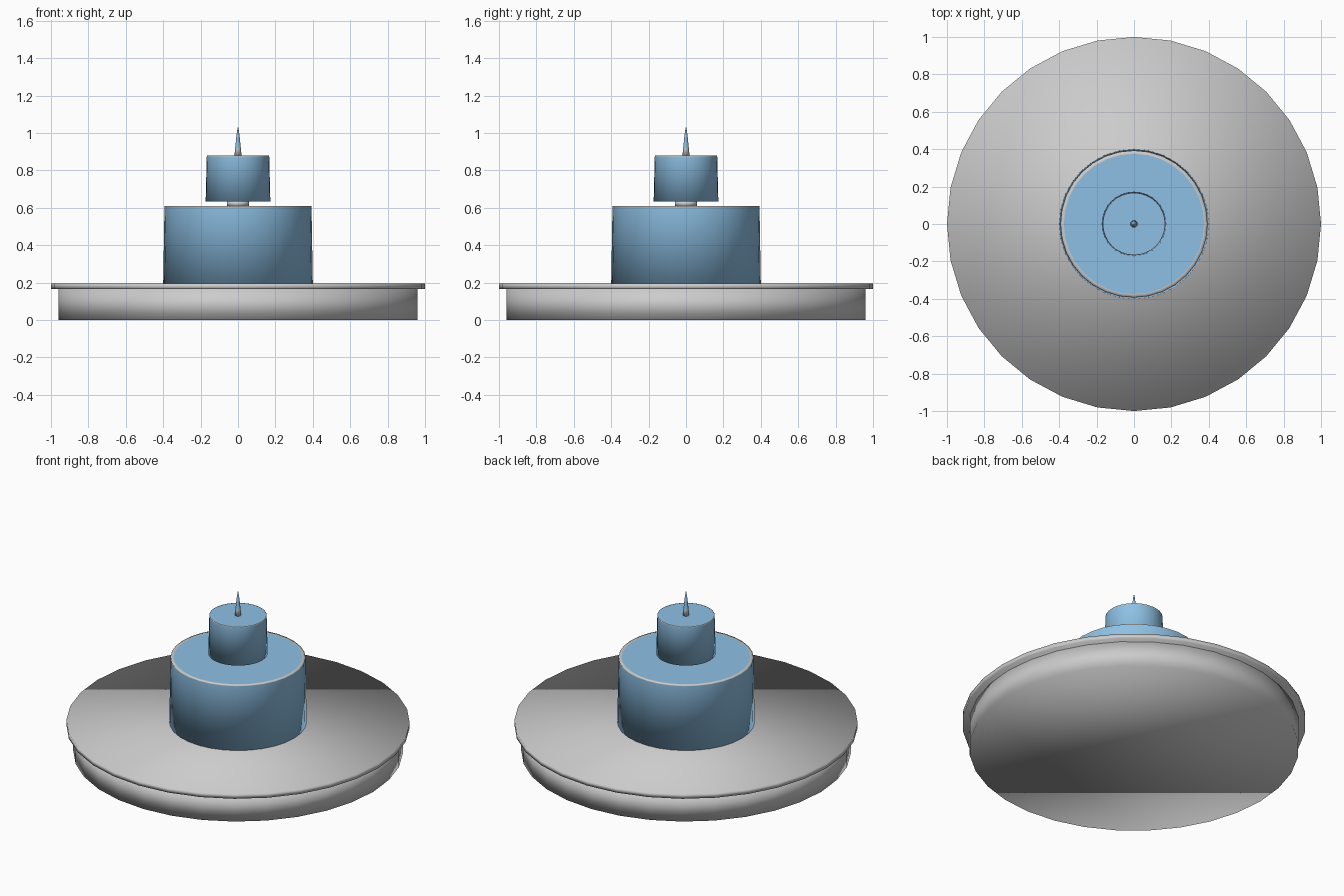
import bpy, bmesh
from math import cos, sin, tau

if "Cube" in bpy.data.objects:
    bpy.data.objects.remove(bpy.data.objects["Cube"])

blue = bpy.data.materials.new("blue")
blue.diffuse_color = (0.27, 0.53, 0.78, 1)
blue.use_nodes = True
blue.node_tree.nodes["Principled BSDF"].inputs["Base Color"].default_value = blue.diffuse_color
grey = bpy.data.materials.new("grey")
grey.diffuse_color = (0.8, 0.8, 0.8, 1)
grey.use_nodes = True
grey.node_tree.nodes["Principled BSDF"].inputs["Base Color"].default_value = grey.diffuse_color


def lathe(name, profile, sides=32, mats=(), grey_bands=()):
    """Spin (radius, z) points, listed bottom to top, into a closed smooth solid."""
    bm = bmesh.new()
    rings = [[bm.verts.new((r * cos(tau * i / sides), r * sin(tau * i / sides), z))
              for i in range(sides)] for r, z in profile]
    for band, (lo, hi) in enumerate(zip(rings, rings[1:])):
        for i in range(sides):
            j = (i + 1) % sides
            f = bm.faces.new((lo[i], lo[j], hi[j], hi[i]))
            f.material_index = 1 if band in grey_bands else 0
    bm.faces.new(rings[0][::-1])
    bm.faces.new(rings[-1])
    for f in bm.faces:
        f.smooth = True
    mesh = bpy.data.meshes.new(name)
    bm.to_mesh(mesh)
    bm.free()
    for m in mats:
        mesh.materials.append(m)
    obj = bpy.data.objects.new(name, mesh)
    bpy.context.collection.objects.link(obj)
    return obj


# Wide base and its overhanging platter
lathe("base", [(0.96, 0), (0.96, 0.165)])
lathe("platter", [(1.0, 0.165), (1.0, 0.195)])

# Large drum with a grey rim around its top
lathe("drum", [(0.4, 0.195), (0.393, 0.605), (0.393, 0.61), (0.375, 0.61)],
      mats=(blue, grey), grey_bands=(1, 2))

# Short neck
lathe("neck", [(0.06, 0.61), (0.06, 0.635)])

# Small drum with a thin grey rim
lathe("small_drum", [(0.173, 0.635), (0.167, 0.875), (0.167, 0.88), (0.164, 0.88)],
      mats=(blue, grey), grey_bands=(1, 2))

# Spike: grey foot and blue tip
lathe("spike", [(0.019, 0.88), (0.015, 0.92), (0.009, 0.98), (0.002, 1.03)], sides=16,
      mats=(blue, grey), grey_bands=(0,))
